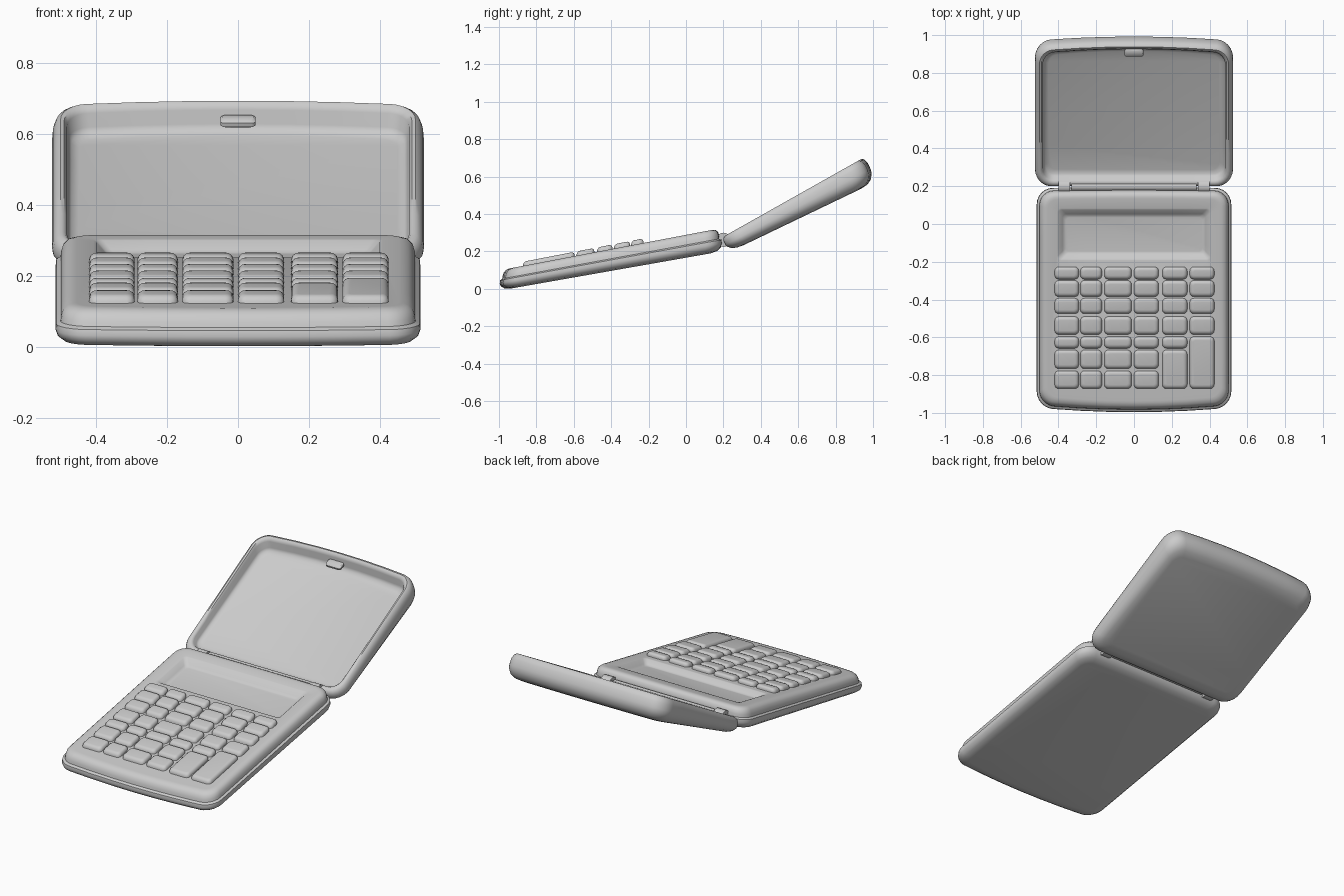
import bpy, bmesh, math

cube = bpy.data.objects.get("Cube")
if cube:
    bpy.data.objects.remove(cube)

grey = bpy.data.materials.new("light_grey_plastic")
grey.use_nodes = True
COLOUR = (0.6, 0.6, 0.6, 1)
grey.diffuse_color = COLOUR
grey.node_tree.nodes["Principled BSDF"].inputs["Base Color"].default_value = COLOUR


# Sloping frames: t = 0 is the underside, t = 1 the upper plane
def base_frame(x, y, t):
    low = 0.176 * (y + 0.945)
    high = 0.104 + 0.19 * (y + 0.97)
    return x, y, low + (high - low) * t


def lid_frame(x, y, t):
    y -= 0.05 * t
    low = 0.215 + 0.48 * (y - 0.27)
    high = 0.307 + 0.563 * (y - 0.25)
    return x, y, low + (high - low) * t


def outline(box, inset, radius, front=0, back=0, arc=6, edge=5):
    """Rounded rectangle with bowed front and back edges."""
    x0, x1, y0, y1 = box
    x0, x1, y0, y1 = x0 + inset, x1 - inset, y0 + inset, y1 - inset
    corners = [(x1 - radius, y1 - radius), (x0 + radius, y1 - radius),
               (x0 + radius, y0 + radius), (x1 - radius, y0 + radius)]
    pts = []
    for i, (cx, cy) in enumerate(corners):
        for k in range(arc + 1):
            a = math.pi / 2 * (i + k / arc)
            pts.append((cx + radius * math.cos(a), cy + radius * math.sin(a)))
        nx, ny = corners[(i + 1) % 4]
        dx, dy = radius * math.cos(a), radius * math.sin(a)
        for k in range(1, edge + 1):
            f = k / (edge + 1)
            pts.append((cx + (nx - cx) * f + dx, cy + (ny - cy) * f + dy))
    mx, my = (x0 + x1) / 2, (y0 + y1) / 2
    bowed = []
    for x, y in pts:
        bow = 1 - ((x - mx) / (x1 - mx)) ** 2
        bowed.append((x, y + bow * (back if y > my else -front)
                      * abs(y - my) / (y1 - my)))
    return bowed


def finish(name, bm, angle=40):
    bmesh.ops.recalc_face_normals(bm, faces=bm.faces)
    mesh = bpy.data.meshes.new(name)
    bm.to_mesh(mesh)
    bm.free()
    mesh.materials.append(grey)
    ob = bpy.data.objects.new(name, mesh)
    bpy.context.collection.objects.link(ob)
    bpy.ops.object.select_all(action='DESELECT')
    ob.select_set(True)
    bpy.context.view_layer.objects.active = ob
    bpy.ops.object.shade_smooth_by_angle(angle=math.radians(angle))
    return ob


def loft(name, frame, rings):
    """Skin a stack of (outline, t) rings and cap both ends."""
    bm = bmesh.new()
    loops = [[bm.verts.new(frame(x, y, t)) for x, y in pts] for pts, t in rings]
    n = len(loops[0])
    for a, b in zip(loops, loops[1:]):
        for i in range(n):
            j = (i + 1) % n
            bm.faces.new((a[i], a[j], b[j], b[i]))
    bm.faces.new(loops[0])
    bm.faces.new(loops[-1])
    return finish(name, bm)


# Base with a stepped side lip and a sunken screen
BASE = (-0.515, 0.515, -0.972, 0.19)
SCREEN = (-0.4, 0.4, -0.185, 0.075)
shell = [(0.06, 0), (0.025, 0.06), (0.006, 0.2), (0, 0.35), (0.002, 0.5),
         (0.014, 0.56), (0.016, 0.7), (0.022, 0.86), (0.034, 0.96),
         (0.05, 1), (0.06, 1)]
rings = [(outline(BASE, i, 0.085 - i * 0.6, 0.024, 0.004), t) for i, t in shell]
for inset, t in [(-0.008, 1), (0, 0.98), (0.022, 0.8), (0.032, 0.74), (0.04, 0.73)]:
    rings.append((outline(SCREEN, inset, 0.02), t))
loft("base_with_screen", base_frame, rings)

# Open lid: rounded outside, raised rim, sunken floor
LID = (-0.525, 0.525, 0.235, 0.99)
tray = [(0.075, 0), (0.04, 0.04), (0.015, 0.16), (0.002, 0.35), (0, 0.5),
        (0.003, 0.75), (0.012, 0.93), (0.024, 1), (0.034, 0.98), (0.042, 0.88),
        (0.047, 0.6), (0.055, 0.5), (0.075, 0.45)]
loft("lid", lid_frame, [(outline(LID, i, 0.085 - i * 0.6, 0.0, 0.022), t)
                        for i, t in tray])


# Keys
def key(name, x0, x1, y0, y1):
    shape = [(0, 0.9), (0, 1.06), (0.004, 1.14), (0.011, 1.19), (0.02, 1.2)]
    loft(name, base_frame, [(outline((x0, x1, y0, y1), i, 0.022 - i * 0.6, 0, 0, 4, 1), t)
                            for i, t in shape])


columns = [(-0.42, -0.292), (-0.284, -0.17), (-0.157, -0.013),
           (0, 0.13), (0.15, 0.282), (0.295, 0.425)]
rows = [(-0.293, -0.227), (-0.385, -0.299), (-0.475, -0.393), (-0.585, -0.49),
        (-0.658, -0.596), (-0.766, -0.667), (-0.872, -0.777)]
for c, (x0, x1) in enumerate(columns):
    for r, (y0, y1) in enumerate(rows):
        if (c == 4 and r > 4) or (c == 5 and r > 3):
            continue
        key(f"key_{r + 1}_{c + 1}", x0, x1, y0, y1)
key("tall_key_inner", *columns[4], -0.872, -0.667)
key("tall_key_outer", *columns[5], -0.872, -0.596)


# Hinge barrel and lugs
def barrel(name, x, length, radius):
    bm = bmesh.new()
    bmesh.ops.create_cone(bm, cap_ends=True, segments=20, radius1=radius,
                          radius2=radius, depth=length)
    for v in bm.verts:
        v.co = (x + v.co.z, 0.2 + v.co.x, 0.262 + v.co.y)
    finish(name, bm)


barrel("hinge_barrel", 0, 0.66, 0.026)
for side, label in ((1, "left"), (-1, "right")):
    barrel(f"hinge_lug_{label}", side * 0.37, 0.06, 0.038)

# Latch tab on the far inner wall of the lid
loft("lid_latch", lid_frame, [(outline((-0.05, 0.05, 0.925, 0.965), i, 0.012, 0, 0, 4, 1), t)
                              for i, t in [(0.006, 0.66), (0, 0.7), (0, 0.78), (0.006, 0.82)]])
